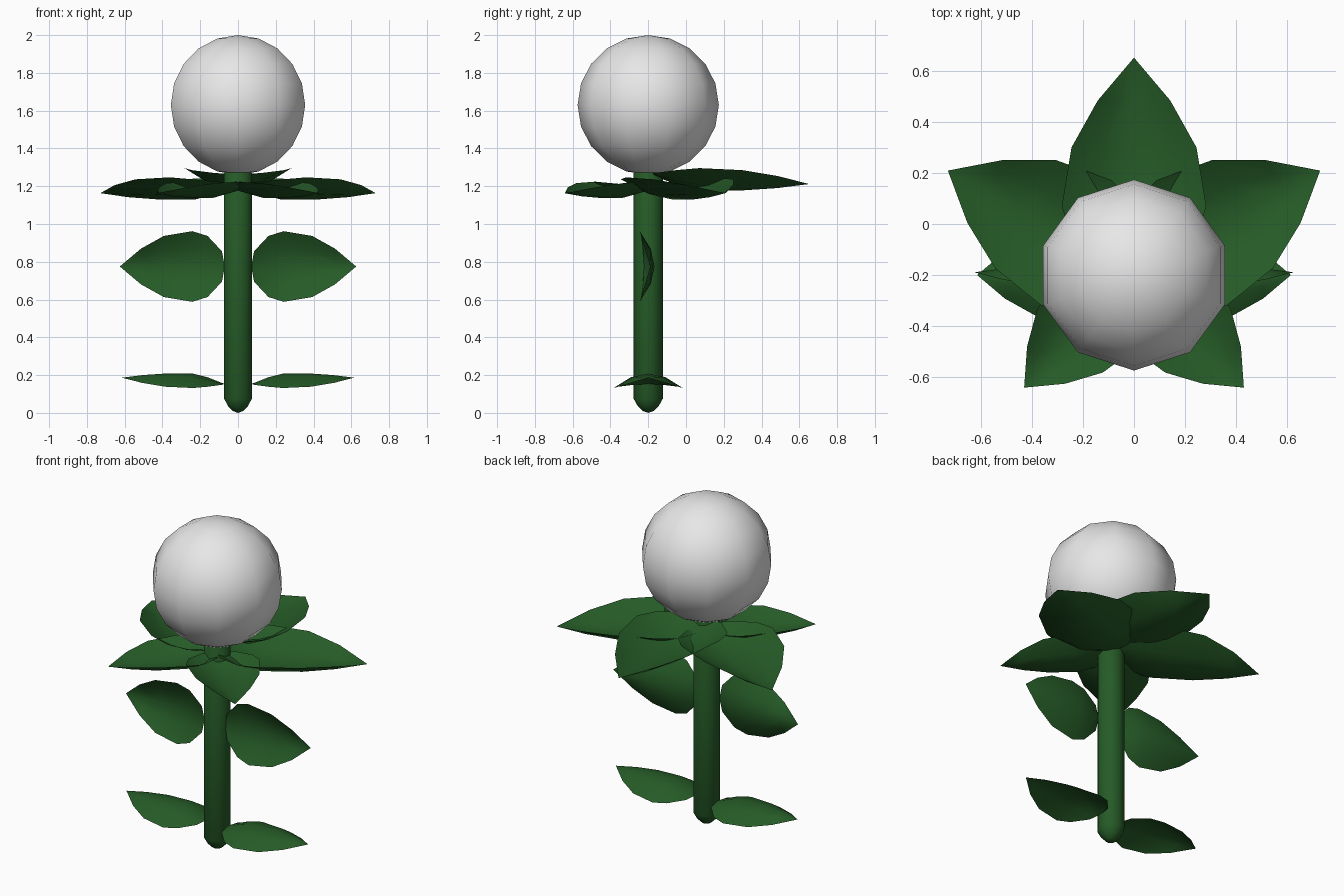
import bpy, bmesh, math
from mathutils import Matrix

if "Cube" in bpy.data.objects:
    bpy.data.objects.remove(bpy.data.objects["Cube"])

CENTRE_Y = -0.2


def material(name, rgb):
    m = bpy.data.materials.new(name)
    m.diffuse_color = (*rgb, 1)
    m.use_nodes = True
    m.node_tree.nodes["Principled BSDF"].inputs["Base Color"].default_value = m.diffuse_color
    return m


green = material("leaf green", (0.019, 0.105, 0.02))
white = material("soft white", (0.8, 0.8, 0.8))


def sheet(name, rows, mat, closed=False):
    """Skin a grid of points, merging the rows that shrink to a point."""
    bm = bmesh.new()
    grid = [[bm.verts.new(p) for p in row] for row in rows]
    n = len(rows[0])
    for a, b in zip(grid, grid[1:]):
        for i in range(n if closed else n - 1):
            j = (i + 1) % n
            bm.faces.new((a[i], a[j], b[j], b[i]))
    bmesh.ops.remove_doubles(bm, verts=bm.verts, dist=0.0005)
    bmesh.ops.recalc_face_normals(bm, faces=bm.faces)
    for f in bm.faces:
        f.smooth = True
    mesh = bpy.data.meshes.new(name)
    bm.to_mesh(mesh)
    bm.free()
    mesh.materials.append(mat)
    obj = bpy.data.objects.new(name, mesh)
    bpy.context.collection.objects.link(obj)
    return obj


def lathe(name, profile, mat, sides=10):
    rows = [[(r * math.sin(2 * math.pi * i / sides),
              CENTRE_Y + r * math.cos(2 * math.pi * i / sides), z)
             for i in range(sides)] for r, z in profile]
    return sheet(name, rows, mat, closed=True)


# leaf stations: distance along, half width, ridge height, rim height
LEAF = [(0, 0, -.055, -.055), (.015, .08, -.05, -.06), (.09, .16, -.02, -.07),
        (.17, .185, 0, -.077), (.32, .16, 0, -.07), (.44, .093, -.008, -.05),
        (.55, 0, -.022, -.022)]


def leaf(name, base, heading, roll, scale):
    rows = [[(u, w * v, ridge + (rim - ridge) * v * v)
             for v in (-1, -.5, 0, .5, 1)] for u, w, ridge, rim in LEAF]
    obj = sheet(name, rows, green)
    obj.data.transform(Matrix.Translation(base)
                       @ Matrix.Rotation(math.radians(heading), 4, 'Z')
                       @ Matrix.Rotation(math.radians(roll), 4, 'X')
                       @ Matrix.Scale(scale, 4))
    return obj


# round flower head
R = 0.37
lathe("flower_head", [((R + .004) * math.sin(math.pi * k / 10), 1.63 - R * math.cos(math.pi * k / 10))
                      for k in range(11)], white)

# stem with rounded foot
lathe("stem", [(0, 0), (.03, .01), (.055, .035), (.077, .075),
               (.077, 1.27), (.055, 1.31), (0, 1.345)], green)

# paired stem leaves: flat lower pair, upright middle pair
for side, s in (("right", 1), ("left", -1)):
    heading = 0 if s > 0 else 180
    leaf("lower_leaf_" + side, (s * .07, CENTRE_Y, .208), heading, 0, 0.99)
    leaf("middle_leaf_" + side, (s * .07, CENTRE_Y + .033, .775), heading, -90 * s, 1.01)

# cupped leaves under the head
leaf("back_sepal", (0, CENTRE_Y + .01, 1.178), 90, 180, 1.53)
for side, s in (("right", 1), ("left", -1)):
    turn = (lambda a: a) if s > 0 else (lambda a: 180 - a)
    leaf("side_sepal_" + side, (0, CENTRE_Y, 1.13), turn(29.3), 180, 1.52)
    leaf("front_sepal_" + side, (0, CENTRE_Y, 1.138), turn(-45.7), 180, 1.12)
